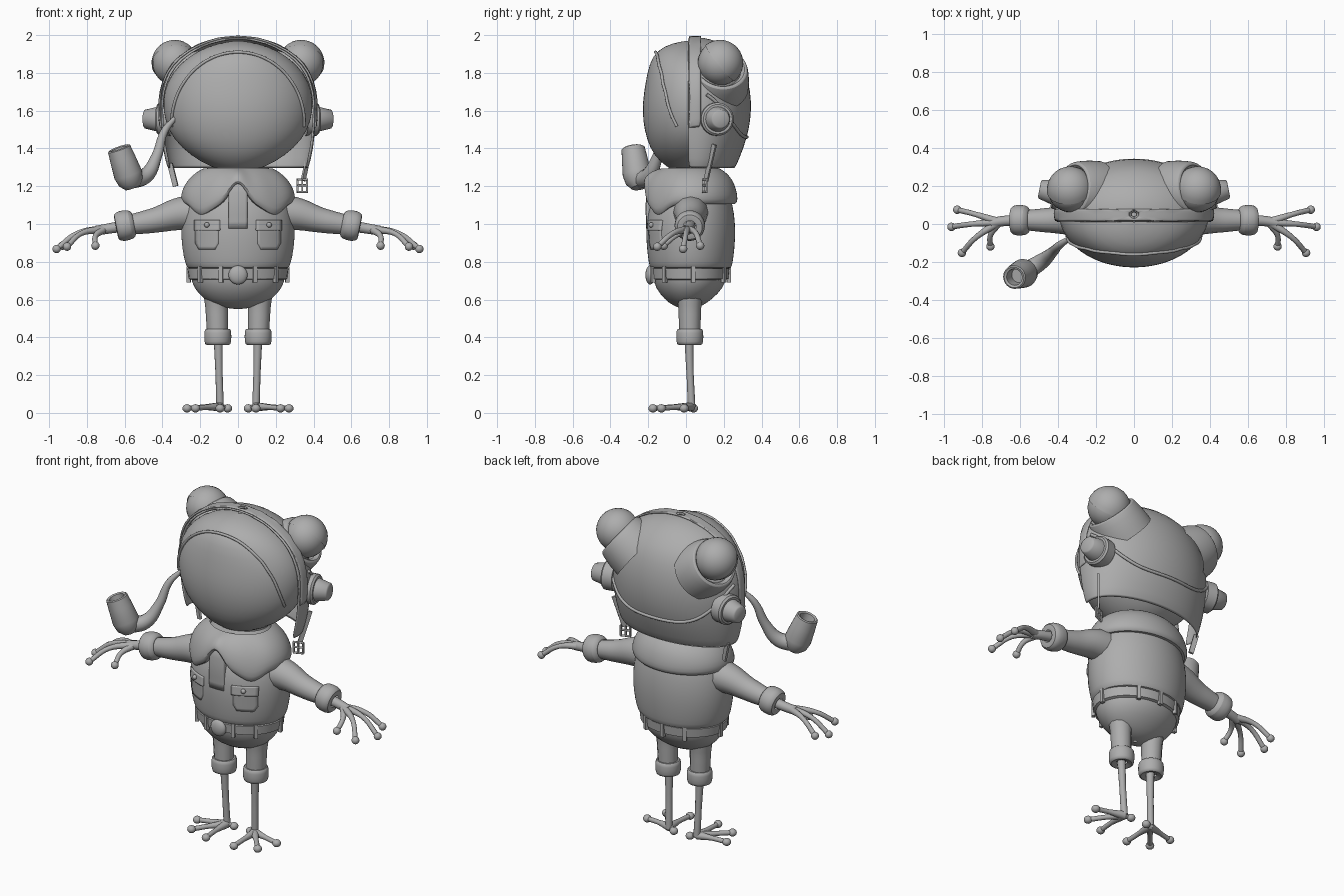
import bpy, bmesh, math
from mathutils import Vector

old = bpy.data.objects.get("Cube")
if old:
    bpy.data.objects.remove(old, do_unlink=True)

grey = bpy.data.materials.new("plain grey")
grey.use_nodes = True
grey.diffuse_color = (0.42, 0.42, 0.42, 1)
grey.node_tree.nodes["Principled BSDF"].inputs["Base Color"].default_value = grey.diffuse_color


def finish(obj, subsurf=0, thick=0):
    """Material, optional modifiers and smooth shading."""
    obj.data.materials.clear()
    obj.data.materials.append(grey)
    if thick:
        obj.modifiers.new("thickness", "SOLIDIFY").thickness = thick
    if subsurf:
        m = obj.modifiers.new("smooth", "SUBSURF")
        m.levels = m.render_levels = subsurf
    bpy.ops.object.select_all(action="DESELECT")
    obj.select_set(True)
    bpy.context.view_layer.objects.active = obj
    bpy.ops.object.shade_smooth_by_angle(angle=math.radians(40))
    return obj


def skin(name, rows, closed=True, cut=None, **kw):
    """Skin rows of points into a surface, optionally cut to a range of y."""
    bm = bmesh.new()
    grid = [[bm.verts.new(p) for p in row] for row in rows]
    n = len(rows[0])
    for a, b in zip(grid, grid[1:]):
        for i in range(n if closed else n - 1):
            j = (i + 1) % n
            bm.faces.new((a[i], a[j], b[j], b[i]))
    bmesh.ops.remove_doubles(bm, verts=bm.verts, dist=0.0005)
    for y, side in cut or ():
        bmesh.ops.bisect_plane(bm, geom=bm.verts[:] + bm.edges[:] + bm.faces[:],
                               plane_co=(0, y, 0), plane_no=(0, side, 0), clear_outer=True)
    bmesh.ops.recalc_face_normals(bm, faces=bm.faces)
    mesh = bpy.data.meshes.new(name)
    bm.to_mesh(mesh)
    bm.free()
    obj = bpy.data.objects.new(name, mesh)
    bpy.context.collection.objects.link(obj)
    return finish(obj, **kw)


def oval(z, rx, cy, ry, n=40):
    return [(rx * math.sin(k * math.tau / n), cy - ry * math.cos(k * math.tau / n), z) for k in range(n)]


def loft(name, rings, **kw):
    return skin(name, [oval(*r) for r in rings], **kw)


def lathe(name, profile, at, axis, n=28, **kw):
    """Revolve (radius, height) points about an axis."""
    q = Vector(axis).to_track_quat("Z", "Y")
    rows = [[Vector(at) + q @ Vector((r * math.cos(k * math.tau / n), r * math.sin(k * math.tau / n), h))
             for k in range(n)] for r, h in profile]
    return skin(name, rows, **kw)


def tube(name, pts, radii, closed=False):
    cu = bpy.data.curves.new(name, "CURVE")
    cu.dimensions, cu.bevel_depth, cu.bevel_resolution = "3D", 1, 4
    cu.resolution_u, cu.use_fill_caps = 6, True
    sp = cu.splines.new("BEZIER")
    sp.bezier_points.add(len(pts) - 1)
    sp.use_cyclic_u = closed
    for k, (bp, p) in enumerate(zip(sp.bezier_points, pts)):
        bp.co = p
        bp.radius = radii[k] if isinstance(radii, (list, tuple)) else radii
        bp.handle_left_type = bp.handle_right_type = "AUTO"
    obj = bpy.data.objects.new(name, cu)
    bpy.context.collection.objects.link(obj)
    bpy.ops.object.select_all(action="DESELECT")
    obj.select_set(True)
    bpy.context.view_layer.objects.active = obj
    bpy.ops.object.convert(target="MESH")
    return finish(bpy.context.object)


def ball(name, at, size):
    bpy.ops.mesh.primitive_uv_sphere_add(segments=28, ring_count=16, location=at)
    obj = bpy.context.object
    obj.name, obj.scale = name, size if isinstance(size, tuple) else (size,) * 3
    return finish(obj)


def ring_at(rings, z):
    for a, b in zip(rings, rings[1:]):
        if min(a[0], b[0]) <= z <= max(a[0], b[0]):
            t = (z - a[0]) / (b[0] - a[0])
            return [p + (q - p) * t for p, q in zip(a, b)]
    return min(rings, key=lambda r: abs(r[0] - z))


def front(rings, x, z, off=0.0):
    _, rx, cy, ry = ring_at(rings, z)
    return (x, cy - ry * math.sqrt(max(0, 1 - (x / rx) ** 2)) - off, z)


def patch(name, rings, cx, half, z0, z1, off, thick, taper=1.0):
    """A cloth plate that follows the front of a lofted shape."""
    rows = []
    for k in range(9):
        w = half * (taper + (1 - taper) * min(1, k / 2))
        rows.append([front(rings, cx + w * (i / 4 - 1), z0 + (z1 - z0) * k / 8, off) for i in range(9)])
    return skin(name, rows, closed=False, thick=thick)


def strap(name, a, b, width, thick):
    a, b = Vector(a), Vector(b)
    bpy.ops.mesh.primitive_cube_add(size=1, location=(a + b) / 2)
    obj = bpy.context.object
    obj.name, obj.scale = name, (thick, width, (b - a).length)
    obj.rotation_euler = (b - a).to_track_quat("Z", "Y").to_euler()
    return finish(obj)


# Head and cap
HEAD = [(1.27, .01, 0, .01), (1.275, .06, 0, .05), (1.30, .14, .02, .12), (1.36, .25, .02, .19), (1.45, .345, .03, .24),
        (1.55, .39, .05, .28), (1.65, .4, .055, .285), (1.75, .38, .05, .265), (1.85, .31, .03, .225),
        (1.92, .21, .01, .165), (1.96, .1, .02, .09), (1.97, .01, .02, .01)]
CAP = [(1.29, .375, .06, .2), (1.4, .4, .06, .245), (1.5, .41, .06, .275), (1.6, .415, .06, .287),
       (1.7, .41, .06, .283), (1.8, .375, .06, .26), (1.88, .315, .06, .22), (1.95, .2, .05, .15),
       (1.98, .1, .05, .08), (1.99, .01, .05, .01)]
BAND = [(z + .008, rx + .01, cy, ry + .01) for z, rx, cy, ry in CAP if z > 1.45]
loft("head", HEAD, subsurf=1)
loft("cap", CAP, cut=[(0.01, -1)], thick=.012, subsurf=1)
loft("cap_band", BAND, cut=[(0.015, -1), (0.08, 1)], thick=.012, subsurf=1)
arc = [math.radians(-92 + 184 * k / 20) for k in range(21)]
tube("mouth_line", [front(HEAD, .352 * math.sin(a), 1.53 + .38 * math.cos(a)) for a in arc], .008)
seam = []
for k in range(21):
    a = math.radians(-80 + 8 * k)
    z = 1.46 + .24 * abs(math.sin(a)) ** 4
    _, rx, cy, ry = ring_at(CAP, z)
    seam.append((rx * math.sin(a), cy + ry * math.cos(a), z))
tube("cap_back_seam", seam, .009)

# Torso, belt and trousers
JACKET = [(.765, .24, .025, .19), (.765, .268, .025, .215), (.79, .28, .025, .222), (.87, .297, .025, .233), (.97, .303, .025, .238),
          (1.06, .292, .025, .23), (1.13, .27, .03, .21), (1.22, .22, .04, .17), (1.3, .16, .04, .13)]
TROUSERS = [(.78, .255, .02, .2), (.69, .25, .02, .195), (.63, .21, .015, .155), (.58, .15, .01, .1), (.555, .07, .01, .05),
            (.55, .01, .01, .01)]
BELT = [(.768, .25, .02, .19), (.764, .267, .02, .21), (.71, .26, .02, .205), (.702, .24, .02, .18)]
SCARF = [(.96, .3, .025, .245), (1.1, .3, .025, .25), (1.2, .3, .02, .235), (1.3, .25, .02, .16)]
loft("jacket", JACKET, subsurf=1)
loft("trousers", TROUSERS, subsurf=1)
loft("belt", BELT)
ball("belt_buckle", (0, -.19, .73), (.05, .025, .05))
for a in (-150, -95, -50, 50, 95, 150, 180, -20, 20):
    r = math.radians(a)
    x, y = .262 * math.sin(r), .02 - .207 * math.cos(r)
    obj = strap("belt_loop", (x, y, .69), (x, y, .775), .022, .02)
    obj.rotation_euler = (0, 0, r + math.pi / 2)

# Collar with two hanging front lobes, and scarf
rows = []
for t, rx, ry in ((0, .18, .15), (.08, .215, .18), (.3, .265, .222), (.6, .298, .243), (.85, .305, .25), (1, .29, .24), (.95, .25, .2)):
    row = []
    for k in range(64):
        a = math.tau * k / 64
        d = min(a, math.tau - a)
        low = 1.1 - .06 * math.exp(-((d - .75) / .3) ** 2) + .12 * math.exp(-(d / .2) ** 2)
        row.append((rx * math.sin(a), .025 - ry * math.cos(a), 1.295 + (low - 1.295) * t))
    rows.append(row)
skin("collar", rows, subsurf=1)
patch("scarf", SCARF, 0, .05, .975, 1.28, -.01, .03)

for s, side in ((1, "left"), (-1, "right")):
    def m(*p):
        return (s * p[0], p[1], p[2])

    # Chest pockets
    patch(side + "_pocket", JACKET, s * .165, .062, .865, 1.0, .0, .018, taper=.7)
    patch(side + "_pocket_flap", JACKET, s * .165, .068, .965, 1.02, .008, .018)
    ball(side + "_pocket_button", front(JACKET, s * .165, .995, .012), .014)

    # Eyes, with raised sockets and upper lids
    out = m(.7, .12, .55)
    lathe(side + "_eye_socket", [(.17, -.12), (.165, -.06), (.155, -.01), (.145, .03), (.128, .035), (.11, .01)],
          m(.3, .18, 1.81), out, subsurf=1)
    ball(side + "_eye", m(.335, .18, 1.852), .118)
    lathe(side + "_eyelid", [(.123 * math.cos(k * math.pi / 16), .123 * math.sin(k * math.pi / 16)) for k in range(9)],
          m(.335, .18, 1.852), m(.1, .75, .6))

    # Ear plugs
    lathe(side + "_ear_plug", [(0, -.05), (.088, -.05), (.088, .01), (.078, .02), (.066, .02), (.05, .088), (.042, .094), (0, .094)],
          m(.405, .165, 1.555), m(1, .2, 0))

    # Arms, cuffs and hands
    tube(side + "_sleeve", [m(.2, .025, 1.06), m(.3, .025, 1.055), m(.44, .02, 1.02), m(.58, .02, .995)], [.1, .088, .066, .052])
    lathe(side + "_sleeve_cuff", [(.03, -.05), (.06, -.053), (.08, -.035), (.083, .02), (.07, .05), (.035, .045)],
          m(.6, .02, .992), m(1, 0, -.2), subsurf=1)
    tube(side + "_wrist", [m(.6, .02, .99), m(.69, .015, .975), m(.75, .005, .965)], [.03, .027, .026])
    for tip, mid in (((.93, .075, .885), (.83, .05, .955)), ((.96, -.015, .868), (.85, .0, .95)),
                     ((.905, -.152, .88), (.83, -.07, .95)), ((.755, -.118, .885), (.755, -.06, .935))):
        tube(side + "_finger", [m(.71, .01, .972), m(*mid), m(*tip)], [.022, .014, .014])
        ball(side + "_fingertip", m(*tip), .022)

    # Legs, trouser cuffs and feet
    tube(side + "_trouser_leg", [m(.115, .02, .65), m(.112, .02, .55), m(.108, .02, .4)], [.07, .06, .055])
    lathe(side + "_trouser_cuff", [(.03, -.03), (.062, -.045), (.072, -.03), (.073, .03), (.066, .048), (.045, .04)],
          m(.107, .02, .4), (0, 0, 1), subsurf=1)
    tube(side + "_shin", [m(.105, .015, .4), m(.1, .022, .2), m(.095, .03, .03)], [.024, .019, .02])
    for x, y in ((.27, -.01), (.225, -.13), (.095, -.175), (.055, .04)):
        tube(side + "_toe", [m(.095, .025, .032), m((x + .1) / 2, (y + .02) / 2, .03), m(x, y, .024)], [.024, .014, .014])
        ball(side + "_toe_tip", m(x, y, .024), (.024, .024, .022))

# Chin straps and buckle
strap("left_chin_strap", (.385, .15, 1.42), (.345, .105, 1.23), .026, .012)
c = Vector((.34, .1, 1.205))
for w in (-.025, 0, .025):
    strap("buckle_bar", c + Vector((w, w * .4, -.035)), c + Vector((w, w * .4, .03)), .01, .01)
for h in (-.035, 0, .03):
    tube("buckle_rail", [c + Vector((-.028, -.011, h)), c + Vector((.028, .011, h))], .006)
strap("right_chin_strap", (-.36, .11, 1.32), (-.33, .1, 1.2), .028, .014)

# Pipe
lathe("pipe_bowl", [(0, -.12), (.04, -.115), (.066, -.085), (.076, -.04), (.068, .05), (.062, .105), (.055, .11),
                    (.043, .105), (.04, .03), (0, .03)], (-.595, -.265, 1.3), (-.35, -.15, 1))
tube("pipe_stem", [(-.57, -.25, 1.235), (-.49, -.2, 1.255), (-.43, -.15, 1.36), (-.39, -.11, 1.49), (-.33, -.07, 1.565)],
     [.05, .042, .028, .02, .012])
